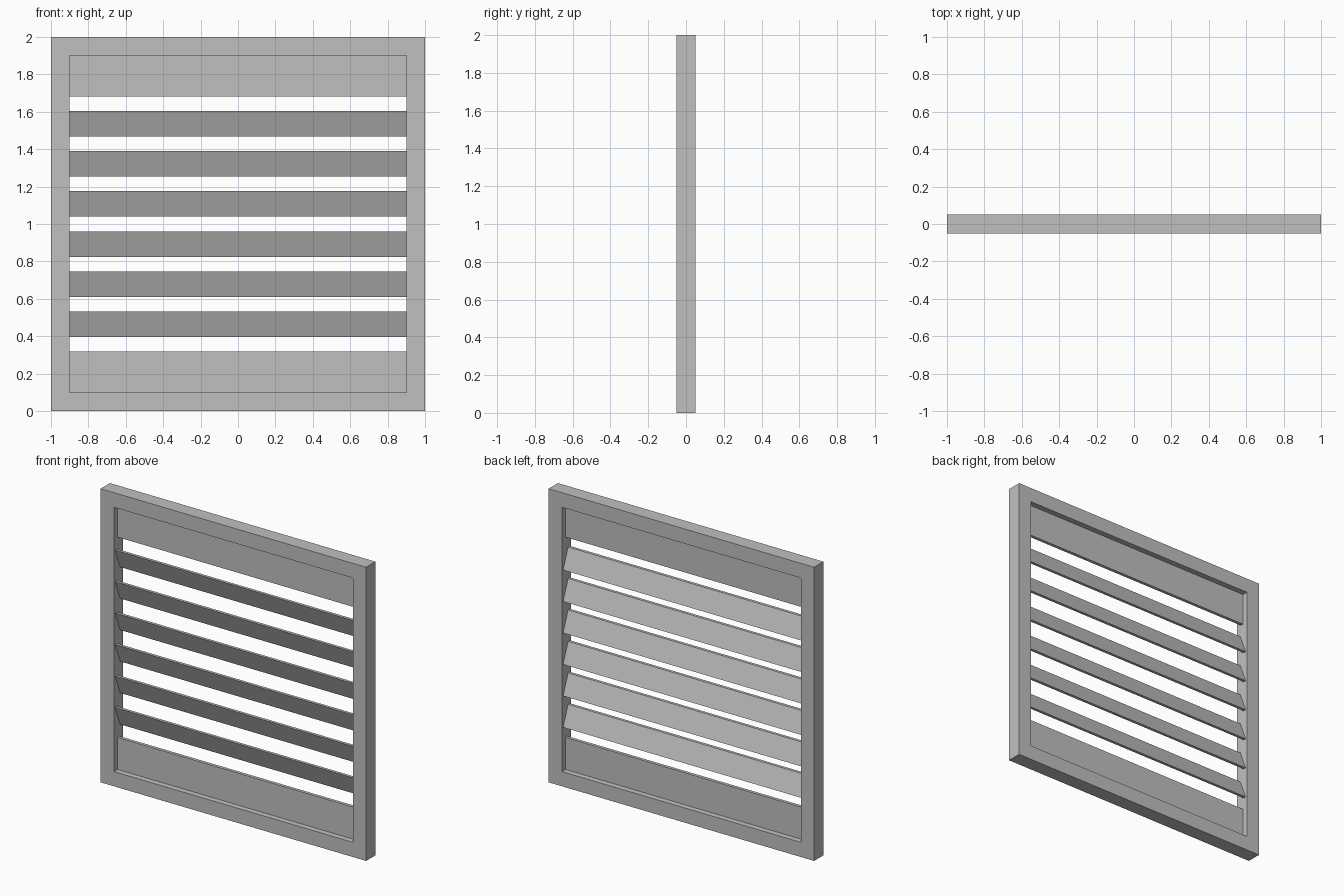
import bpy
import bmesh

cube = bpy.data.objects.get("Cube")
if cube:
    bpy.data.objects.remove(cube, do_unlink=True)

# Single painted finish
COLOUR = (0.53, 0.53, 0.53, 1.0)
grey = bpy.data.materials.new("light_grey_paint")
grey.use_nodes = True
grey.diffuse_color = COLOUR
for node in grey.node_tree.nodes:
    if node.type == 'BSDF_PRINCIPLED':
        node.inputs["Base Color"].default_value = COLOUR

HALF_DEPTH = 0.05
INNER = 0.9
MID_Z = 1.0


def finish(name, bm):
    bmesh.ops.recalc_face_normals(bm, faces=bm.faces)
    mesh = bpy.data.meshes.new(name)
    bm.to_mesh(mesh)
    bm.free()
    mesh.materials.append(grey)
    obj = bpy.data.objects.new(name, mesh)
    bpy.context.collection.objects.link(obj)
    return obj


def bar(name, profile, half_width):
    """Sweep a closed (y, z) profile across x."""
    bm = bmesh.new()
    face = bm.faces.new([bm.verts.new((-half_width, y, z)) for y, z in profile])
    new = bmesh.ops.extrude_face_region(bm, geom=[face])["geom"]
    verts = [v for v in new if isinstance(v, bmesh.types.BMVert)]
    bmesh.ops.translate(bm, verts=verts, vec=(2 * half_width, 0, 0))
    return finish(name, bm)


def ring_frame(name, outer, inner, half_depth):
    """Square frame: four rectangular loops joined into a closed ring."""
    bm = bmesh.new()
    corners = ((-1, -1), (1, -1), (1, 1), (-1, 1))
    loops = []
    for size, y in ((outer, -half_depth), (outer, half_depth),
                    (inner, half_depth), (inner, -half_depth)):
        loops.append([bm.verts.new((sx * size, y, MID_Z + sz * size))
                      for sx, sz in corners])
    for i, a in enumerate(loops):
        b = loops[(i + 1) % 4]
        for k in range(4):
            n = (k + 1) % 4
            bm.faces.new((a[k], a[n], b[n], b[k]))
    return finish(name, bm)


# Surround
ring_frame("outer_frame", 1.0, INNER, HALF_DEPTH)

# Flat recessed panels above and below the louvres
PANEL = 0.011
for name, low, high in (("bottom_panel", 0.1, 0.318), ("top_panel", 1.682, 1.9)):
    bar(name, [(-PANEL, low), (PANEL, low), (PANEL, high), (-PANEL, high)], INNER)

# Slanted slats, upper edge towards the front, level top and bottom edges
COUNT, PITCH = 6, 0.2143
RISE, LEAN, THICK = 0.068, 0.027, 0.01
for i in range(COUNT):
    z = MID_Z + (i - (COUNT - 1) / 2) * PITCH
    bar(f"slat_{i + 1}",
        [(LEAN - THICK, z - RISE), (LEAN + THICK, z - RISE),
         (THICK - LEAN, z + RISE), (-THICK - LEAN, z + RISE)], INNER)
